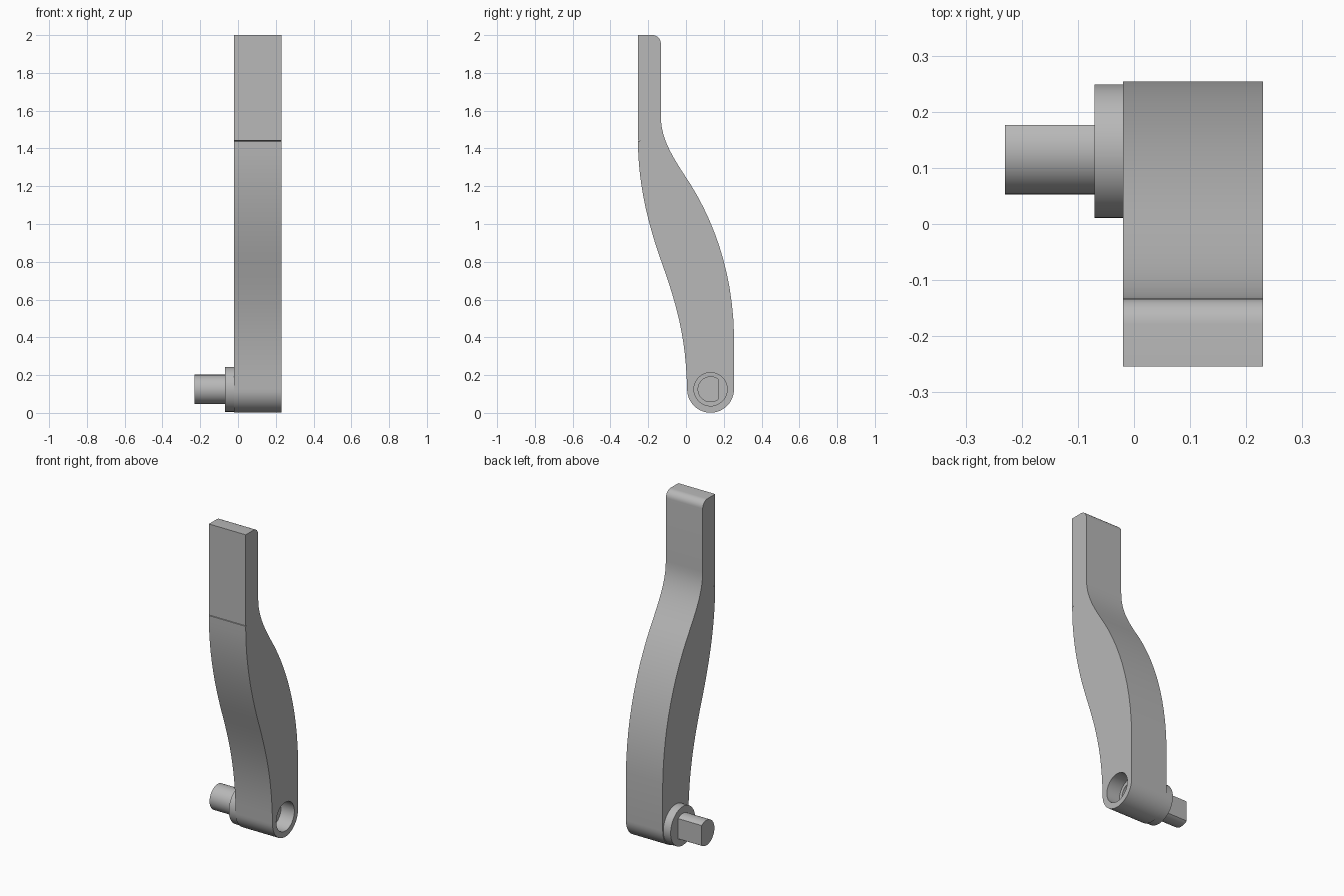
import bpy, bmesh, math
from mathutils import Vector
from mathutils.geometry import interpolate_bezier

cube = bpy.data.objects.get("Cube")
if cube:
    bpy.data.objects.remove(cube, do_unlink=True)

grey = bpy.data.materials.new("plain grey")
grey.use_nodes = True
grey.diffuse_color = (0.48, 0.48, 0.48, 1)
grey.node_tree.nodes["Principled BSDF"].inputs["Base Color"].default_value = grey.diffuse_color

AXIS = (0.13, 0.125)  # pivot position in y, z


def extrude_x(name, outline, x0, x1):
    """Solid made by sweeping a y-z outline from x0 to x1."""
    bm = bmesh.new()
    face = bm.faces.new([bm.verts.new((x0, y, z)) for y, z in outline])
    swept = bmesh.ops.extrude_face_region(bm, geom=[face])["geom"]
    bmesh.ops.translate(bm, vec=(x1 - x0, 0, 0),
                        verts=[v for v in swept if isinstance(v, bmesh.types.BMVert)])
    bmesh.ops.recalc_face_normals(bm, faces=bm.faces)
    mesh = bpy.data.meshes.new(name)
    bm.to_mesh(mesh)
    bm.free()
    mesh.materials.append(grey)
    obj = bpy.data.objects.new(name, mesh)
    bpy.context.collection.objects.link(obj)
    return obj


def arc(center, r, start, end, n):
    angles = [math.radians(start + (end - start) * i / n) for i in range(n + 1)]
    return [(center[0] + r * math.cos(a), center[1] + r * math.sin(a)) for a in angles]


def bezier(a, b, c, d, n=12):
    pts = interpolate_bezier(*[Vector((*p, 0)) for p in (a, b, c, d)], n)
    return [(p.x, p.y) for p in pts]


def d_shape(r, flat):
    """Circle with its back side cut flat."""
    half = math.degrees(math.acos(flat / r))
    return arc(AXIS, r, half, 360 - half, 40)


def select_only(obj):
    bpy.ops.object.select_all(action="DESELECT")
    obj.select_set(True)
    bpy.context.view_layer.objects.active = obj


def cut(obj, cutter):
    select_only(obj)
    mod = obj.modifiers.new("cut", "BOOLEAN")
    mod.operation, mod.solver, mod.object = "DIFFERENCE", "EXACT", cutter
    bpy.ops.object.modifier_apply(modifier=mod.name)


# Arm outline: rounded foot, curved back, rounded top corner, curved front
outline = arc(AXIS, 0.124, 180, 360, 24)
outline += bezier((0.254, 0.42), (0.246, 0.73), (0.16, 0.99), (0.024, 1.21))
outline += bezier((0.024, 1.21), (-0.075, 1.36), (-0.133, 1.45), (-0.133, 1.57))[1:]
outline += arc((-0.178, 1.955), 0.045, 0, 90, 8)
outline += [(-0.254, 2.0), (-0.254, 1.442), (-0.236, 1.44)]  # fine seam notch
outline += bezier((-0.254, 1.438), (-0.254, 1.22), (-0.205, 1.01), (-0.13, 0.80))
outline += bezier((-0.13, 0.80), (-0.04, 0.55), (0.0, 0.38), (0.006, 0.125))[1:-1]
arm = extrude_x("arm", outline, -0.02, 0.23)

# Collar and keyed pin on the side of the foot
collar = extrude_x("collar", arc(AXIS, 0.119, 0, 360, 48)[:-1], -0.07, -0.02)
pin = extrude_x("pin", d_shape(0.077, 0.046), -0.23, -0.07)

# Round bore in the arm and a keyed socket running into the pin
bore = extrude_x("bore_cutter", arc(AXIS, 0.088, 0, 360, 48)[:-1], 0.14, 0.3)
socket = extrude_x("socket_cutter", d_shape(0.066, 0.041), -0.2, 0.2)
cut(arm, bore)
for part in (arm, collar, pin):
    cut(part, socket)
for cutter in (bore, socket):
    bpy.data.objects.remove(cutter, do_unlink=True)

for part in (arm, collar, pin):
    select_only(part)
    bpy.ops.object.shade_smooth_by_angle(angle=math.radians(30))
